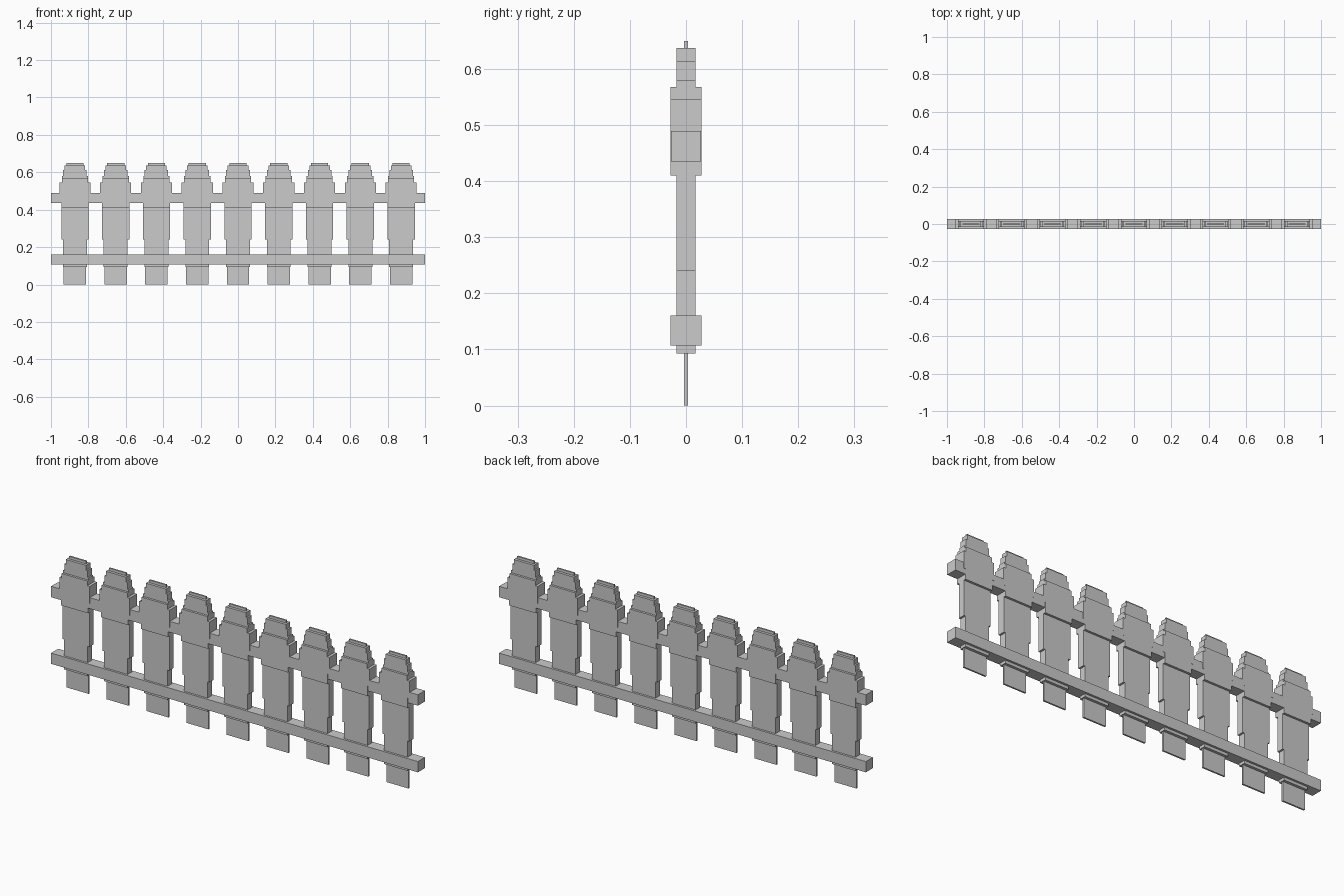
import bpy
import bmesh
from mathutils import Matrix, Vector

if "Cube" in bpy.data.objects:
    bpy.data.objects.remove(bpy.data.objects["Cube"])


def add_box(bm, hx, hy, z0, z1):
    m = Matrix.Translation((0, 0, (z0 + z1) / 2)) @ Matrix.Diagonal(Vector((2 * hx, 2 * hy, z1 - z0, 1)))
    bmesh.ops.create_cube(bm, size=1, matrix=m)


def make_mesh(name, boxes):
    bm = bmesh.new()
    for b in boxes:
        add_box(bm, *b)
    me = bpy.data.meshes.new(name)
    bm.to_mesh(me)
    bm.free()
    return me


def place(name, me, x=0.0):
    ob = bpy.data.objects.new(name, me)
    ob.location.x = x
    bpy.context.collection.objects.link(ob)


# Stepped picket: (half width, half depth, bottom, top)
picket = make_mesh("picket", [
    (0.060, 0.004, 0.000, 0.093),   # thin foot
    (0.064, 0.017, 0.093, 0.240),   # lower board
    (0.073, 0.017, 0.240, 0.410),   # middle board
    (0.073, 0.028, 0.410, 0.460),   # thick shoulder
    (0.083, 0.028, 0.460, 0.545),
    (0.070, 0.028, 0.545, 0.568),
    (0.070, 0.017, 0.568, 0.580),   # stepped tip
    (0.063, 0.017, 0.580, 0.613),
    (0.055, 0.017, 0.613, 0.637),
    (0.046, 0.004, 0.637, 0.650),
])
for i in range(9):
    place(f"picket_{i + 1}", picket, (i - 4) * 0.218)

# Rails
place("lower_rail", make_mesh("lower_rail", [(1.0, 0.0275, 0.107, 0.160)]))
place("upper_rail", make_mesh("upper_rail", [(1.0, 0.0270, 0.435, 0.489)]))
